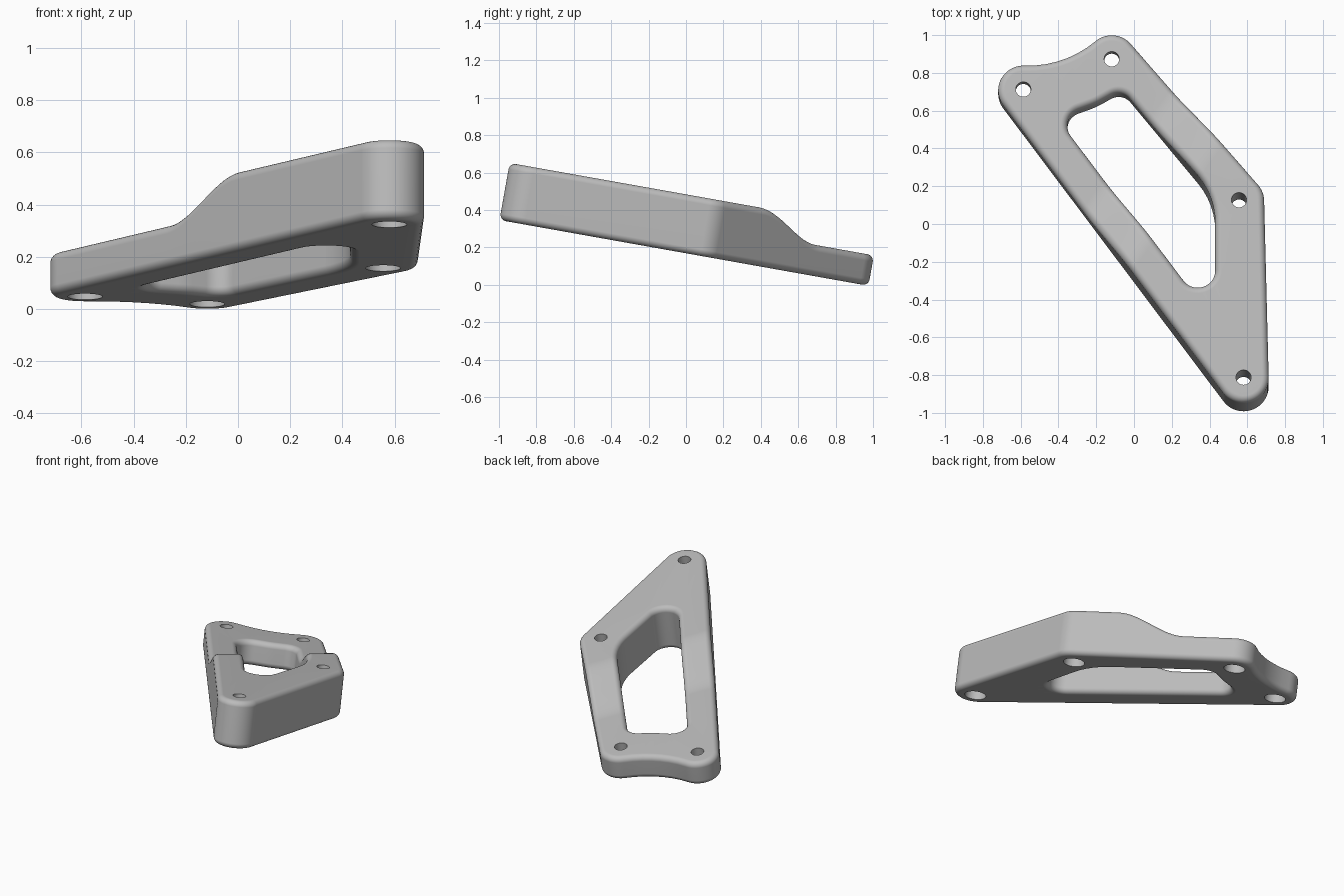
import bpy, bmesh
from math import pi, sin, cos, tan, atan2, radians, ceil
from mathutils import Vector, Matrix

if "Cube" in bpy.data.objects:
    bpy.data.objects.remove(bpy.data.objects["Cube"])

THICK, THIN = 0.31, 0.165        # plate thickness before and after the step
RIM = 0.133                      # corner radius around each bolt hole
ROUND = 0.035                    # edge rounding
STEP_DIR = Vector((-0.81, 0.58)) # direction in which the plate thins
STEP_FROM, STEP_TO = -0.17, 0.25
TILT = radians(10.1)

bolts = [Vector(p) for p in
         ((0.58, -0.88), (0.556, 0.074), (-0.118, 0.858), (-0.586, 0.695))]


def angle(v):
    return atan2(v.y, v.x)


def arc(centre, radius, a0, a1):
    """Points along the shorter arc from a0 to a1."""
    sweep = (a1 - a0 + pi) % (2 * pi) - pi
    n = max(4, ceil(abs(sweep) / radians(7)))
    return [centre + radius * Vector((cos(a0 + sweep * i / n), sin(a0 + sweep * i / n)))
            for i in range(n + 1)]


def side_angle(a, b):
    d = b - a
    return angle(Vector((d.y, -d.x)))


def fillet(corners):
    """Closed outline with each corner (x, y, radius) rounded."""
    pts = []
    for i, (x, y, r) in enumerate(corners):
        p = Vector((x, y))
        before = (Vector(corners[i - 1][:2]) - p).normalized()
        after = (Vector(corners[(i + 1) % len(corners)][:2]) - p).normalized()
        half = before.angle(after) / 2
        c = p + (before + after).normalized() * r / sin(half)
        reach = r / tan(half)
        pts += arc(c, r, angle(p + before * reach - c), angle(p + after * reach - c))
    return pts


def inset(loop, amount):
    """Move a counter-clockwise outline inward."""
    out = []
    for i, p in enumerate(loop):
        t = (p - loop[i - 1]).normalized() + (loop[(i + 1) % len(loop)] - p).normalized()
        t.normalize()
        out.append(p + Vector((-t.y, t.x)) * amount)
    return out


def loft(bm, rings):
    """Bridge a stack of (outline, height) rings; return first and last edge loops."""
    rows = [[bm.verts.new((p.x, p.y, z)) for p in loop] for loop, z in rings]
    n = len(rows[0])
    for low, high in zip(rows, rows[1:]):
        for i in range(n):
            j = (i + 1) % n
            bm.faces.new((low[i], low[j], high[j], high[i]))
    return [[bm.edges.get((row[i], row[(i + 1) % n])) for i in range(n)]
            for row in (rows[0], rows[-1])]


def rounded_rings(loop, sign):
    """Wall with softly rounded bottom and top edges."""
    steps = [k * pi / 12 for k in range(7)]
    low = [(inset(loop, sign * ROUND * (1 - sin(a))), ROUND * (1 - cos(a))) for a in steps]
    return low + [(l, THICK - z) for l, z in reversed(low)]


# Outer outline: tangents around the four bolts, with a hollow at the back
tip, right, back, left = bolts
span = left - back
hollow_r = 0.55
rise = ((hollow_r + RIM) ** 2 - (span.length / 2) ** 2) ** 0.5
hollow = (left + back) / 2 + Vector((span.y, -span.x)).normalized() * rise
outer = arc(tip, RIM, side_angle(left, tip), side_angle(tip, right))
outer += arc(right, RIM, side_angle(tip, right), side_angle(right, back))
outer += arc(back, RIM, side_angle(right, back), angle(hollow - back))
outer += arc(hollow, hollow_r, angle(back - hollow), angle(left - hollow))[1:-1]
outer += arc(left, RIM, angle(hollow - left), side_angle(left, tip))

# Central window outline
window = fillet([(0.43, -0.58, 0.093), (0.43, 0.10, 0.4), (-0.062, 0.70, 0.08),
                 (-0.2, 0.622, 0.4), (-0.407, 0.546, 0.09)])

bm = bmesh.new()
loops = [loft(bm, rounded_rings(outer, 1)), loft(bm, rounded_rings(window, -1))]

# Bolt holes, wider underneath
for b in bolts:
    ring = lambda r: [b + r * Vector((cos(k * pi / 16), sin(k * pi / 16))) for k in range(32)]
    loops.append(loft(bm, [(ring(0.067), 0), (ring(0.067), 0.1),
                           (ring(0.04), 0.1), (ring(0.04), THICK)]))

# Bottom and top faces
for level, up in ((0, -1), (1, 1)):
    bmesh.ops.triangle_fill(bm, use_beauty=True, normal=(0, 0, up),
                            edges=[e for pair in loops for e in pair[level]])

# Cut across the plate, then lower the top along a smooth step
CUTS = 18
for k in range(CUTS + 1):
    d = STEP_FROM + (STEP_TO - STEP_FROM) * k / CUTS
    bmesh.ops.bisect_plane(bm, geom=bm.verts[:] + bm.edges[:] + bm.faces[:], dist=1e-5,
                           plane_co=(STEP_DIR * d / STEP_DIR.length_squared).to_3d(),
                           plane_no=STEP_DIR.to_3d())
for v in bm.verts:
    if v.co.z > 0.2:
        t = (v.co.xy.dot(STEP_DIR) - STEP_FROM) / (STEP_TO - STEP_FROM)
        t = min(1, max(0, t))
        v.co.z -= (THICK - THIN) * t * t * (3 - 2 * t)

# Tilt the plate so the back end sits lower
bmesh.ops.recalc_face_normals(bm, faces=bm.faces[:])
bm.transform(Matrix.Translation((0, 0, 0.169)) @ Matrix.Rotation(-TILT, 4, "X"))
mesh = bpy.data.meshes.new("bracket_plate")
bm.to_mesh(mesh)
bm.free()
plate = bpy.data.objects.new("bracket_plate", mesh)
bpy.context.collection.objects.link(plate)

grey = bpy.data.materials.new("plain_grey")
grey.use_nodes = True
grey.diffuse_color = (0.5, 0.5, 0.5, 1)
grey.node_tree.nodes["Principled BSDF"].inputs["Base Color"].default_value = (0.5, 0.5, 0.5, 1)
mesh.materials.append(grey)

bpy.ops.object.select_all(action="DESELECT")
plate.select_set(True)
bpy.context.view_layer.objects.active = plate
bpy.ops.object.shade_smooth_by_angle(angle=radians(30))
weighted = plate.modifiers.new("even_shading", "WEIGHTED_NORMAL")
weighted.keep_sharp = True
